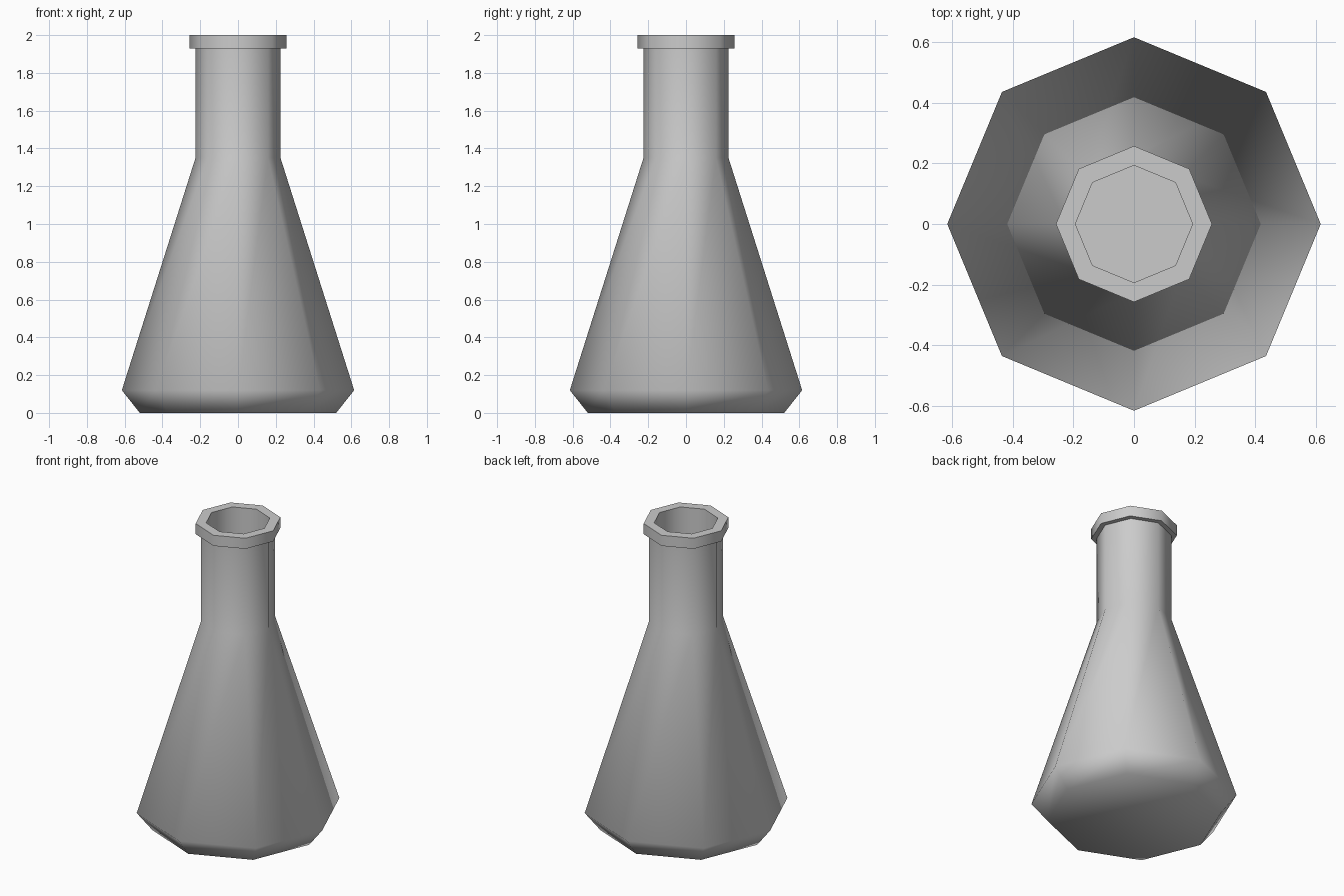
import bpy, bmesh, math

if "Cube" in bpy.data.objects:
    bpy.data.objects.remove(bpy.data.objects["Cube"])

SIDES = 8


def lathe(name, profile):
    """Revolve (radius, z) points into an eight-sided shell, capped at both ends."""
    bm = bmesh.new()
    rings = []
    for r, z in profile:
        angles = [2 * math.pi * i / SIDES for i in range(SIDES)]
        rings.append([bm.verts.new((r * math.cos(a), r * math.sin(a), z)) for a in angles])
    for low, high in zip(rings, rings[1:]):
        for i in range(SIDES):
            j = (i + 1) % SIDES
            bm.faces.new((low[i], low[j], high[j], high[i]))
    bm.faces.new(rings[0][::-1])
    bm.faces.new(rings[-1])
    bmesh.ops.recalc_face_normals(bm, faces=bm.faces)
    mesh = bpy.data.meshes.new(name)
    bm.to_mesh(mesh)
    bm.free()
    obj = bpy.data.objects.new(name, mesh)
    bpy.context.collection.objects.link(obj)
    bpy.ops.object.select_all(action='DESELECT')
    obj.select_set(True)
    bpy.context.view_layer.objects.active = obj
    bpy.ops.object.shade_smooth_by_angle(angle=math.radians(60))
    return obj


# Conical flask: bevelled base, cone, neck, lip, then the bore inside the neck
lathe("flask", [
    (0.52, 0.0), (0.615, 0.12),
    (0.225, 1.35), (0.225, 1.93),
    (0.257, 1.93), (0.257, 2.0),
    (0.193, 2.0), (0.193, 1.35),
])
